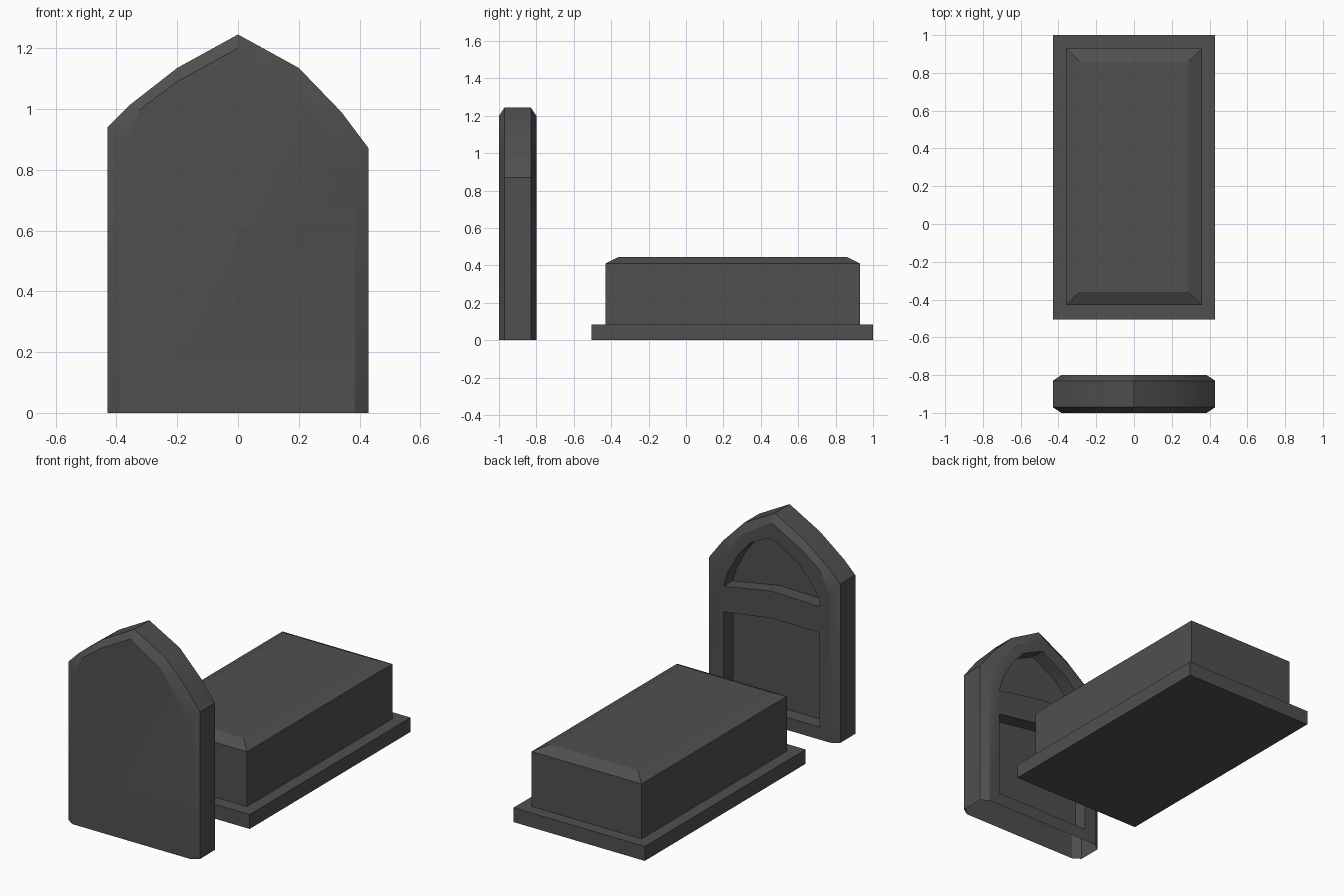
import bpy, bmesh, math

cube = bpy.data.objects.get("Cube")
if cube:
    bpy.data.objects.remove(cube, do_unlink=True)

# One dark stone colour
stone = bpy.data.materials.new("dark_stone")
stone.use_nodes = True
colour = (0.08, 0.08, 0.08, 1)
stone.diffuse_color = colour
bsdf = stone.node_tree.nodes["Principled BSDF"]
bsdf.inputs["Base Color"].default_value = colour
bsdf.inputs["Roughness"].default_value = 0.9


def loft(name, rings):
    """Join matching rings of points into a closed solid."""
    bm = bmesh.new()
    loops = [[bm.verts.new(p) for p in ring] for ring in rings]
    for a, b in zip(loops, loops[1:]):
        for i in range(len(a)):
            j = (i + 1) % len(a)
            bm.faces.new((a[i], a[j], b[j], b[i]))
    bm.faces.new(loops[0])
    bm.faces.new(loops[-1])
    bmesh.ops.recalc_face_normals(bm, faces=bm.faces[:])
    mesh = bpy.data.meshes.new(name)
    bm.to_mesh(mesh)
    bm.free()
    mesh.materials.append(stone)
    obj = bpy.data.objects.new(name, mesh)
    bpy.context.collection.objects.link(obj)
    return obj


def upright(profile, y):
    return [(x, y, z) for x, z in profile]


def rectangle(half_x, y0, y1, z):
    return [(-half_x, y0, z), (half_x, y0, z), (half_x, y1, z), (-half_x, y1, z)]


# Headstone: uneven pointed arch with chamfered front and back
outline = [(.43, 0), (.43, .87), (.34, .99), (.2, 1.135), (0, 1.245),
           (-.2, 1.135), (-.36, 1.01), (-.43, .94), (-.43, 0)]
face = [(.385, 0), (.385, .77), (.29, .95), (.19, 1.08), (0, 1.2),
        (-.2, 1.09), (-.32, 1), (-.385, .87), (-.385, 0)]
headstone = loft("headstone", [upright(face, -1), upright(outline, -.97),
                               upright(outline, -.83), upright(face, -.8)])

# Sunken panels in the back: arched one above, squarer one below
panels = {
    "arched_panel_cutter": [(.313, .74), (.29, .82), (.22, .95), (.137, 1.045), (0, 1.11),
                            (-.17, 1.015), (-.25, .925), (-.313, .835), (-.313, .787), (0, .795)],
    "lower_panel_cutter": [(.313, .074), (.313, .588), (0, .634), (-.313, .633), (-.313, .074)],
}
bpy.context.view_layer.objects.active = headstone
for name, profile in panels.items():
    cutter = loft(name, [upright(profile, -.885), upright(profile, -.7)])
    cutter.hide_render = True
    cut = headstone.modifiers.new(name, "BOOLEAN")
    cut.operation = "DIFFERENCE"
    cut.solver = "EXACT"
    cut.object = cutter
    bpy.ops.object.modifier_apply(modifier=cut.name)
    bpy.data.objects.remove(cutter, do_unlink=True)

# The headstone is hollow and open underneath
bm = bmesh.new()
bm.from_mesh(headstone.data)
bottom = [f for f in bm.faces if all(abs(v.co.z) < .001 for v in f.verts)]
bmesh.ops.delete(bm, geom=bottom, context="FACES_ONLY")
bm.to_mesh(headstone.data)
bm.free()

# Grave: wide plinth and a tomb block with a chamfered top
plinth = loft("plinth", [rectangle(.43, -.505, 1, 0), rectangle(.43, -.505, 1, .085)])
tomb = loft("tomb", [rectangle(.36, -.43, .93, .085), rectangle(.36, -.43, .93, .41),
                     rectangle(.288, -.36, .86, .445)])

# Soft shading across gentle facets only
bpy.ops.object.select_all(action="DESELECT")
headstone.select_set(True)
bpy.context.view_layer.objects.active = headstone
bpy.ops.object.shade_smooth_by_angle(angle=math.radians(25))
